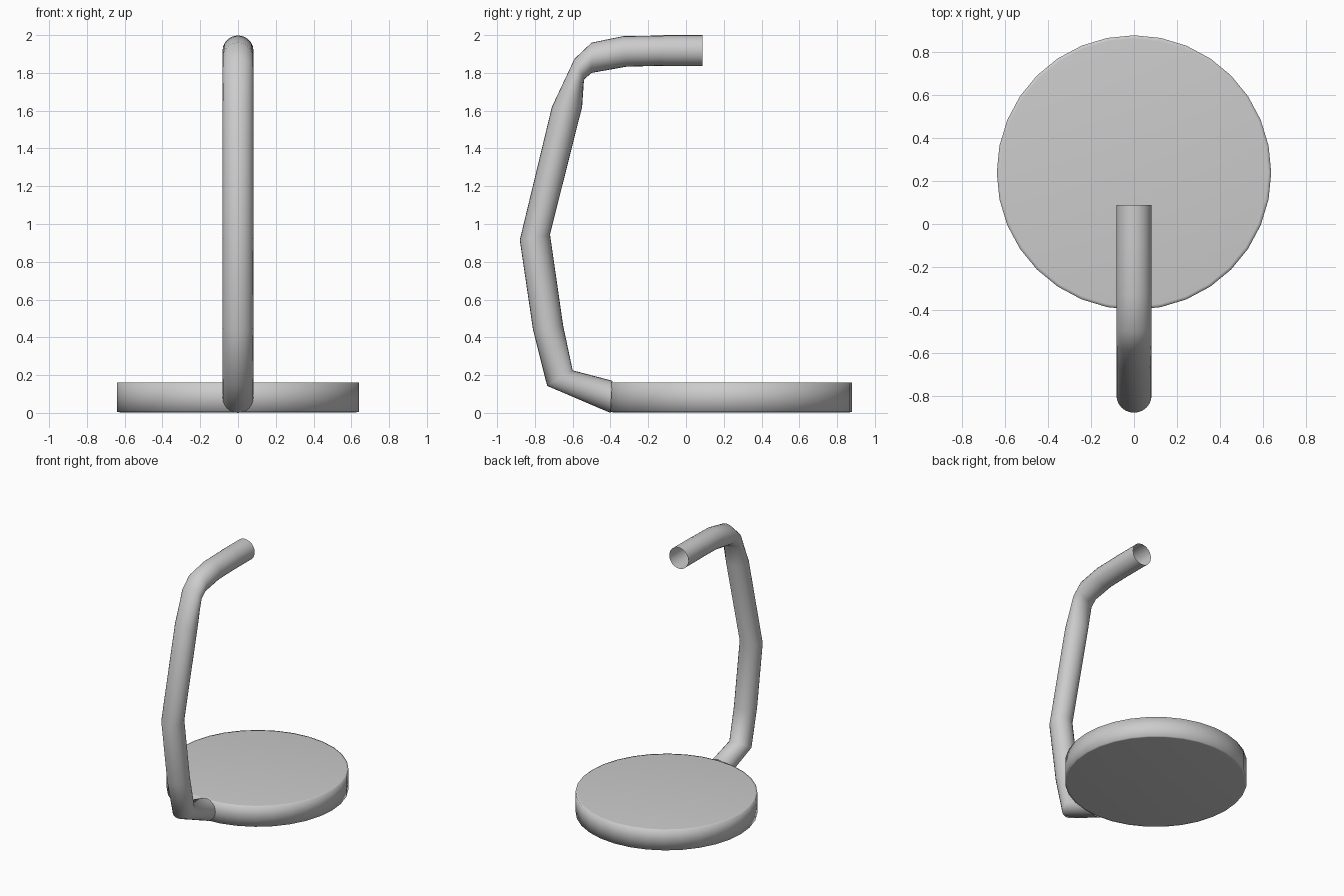
import bpy
from math import sin, cos, pi
from mathutils import Vector

if "Cube" in bpy.data.objects:
    bpy.data.objects.remove(bpy.data.objects["Cube"])


def loft(name, rings, caps=False):
    """Skin a list of equally sized vertex rings."""
    n = len(rings[0])
    verts = [v for r in rings for v in r]
    faces = []
    for i in range(len(rings) - 1):
        for j in range(n):
            k = (j + 1) % n
            faces.append((i*n + j, i*n + k, (i+1)*n + k, (i+1)*n + j))
    if caps:
        faces.append(tuple(reversed(range(n))))
        faces.append(tuple(range((len(rings)-1)*n, len(rings)*n)))
    me = bpy.data.meshes.new(name)
    me.from_pydata([tuple(v) for v in verts], [], faces)
    me.polygons.foreach_set("use_smooth", [True] * len(faces))
    ob = bpy.data.objects.new(name, me)
    bpy.context.collection.objects.link(ob)
    return ob


def section(outer, inner, width=0.082, n=24):
    """Elliptical ring spanning two (y, z) points in the side plane."""
    a, b = Vector((0, *outer)), Vector((0, *inner))
    mid, half = (a + b) / 2, (a - b) / 2
    return [mid + half * cos(t) + Vector((width * sin(t), 0, 0))
            for t in (2*pi*i/n for i in range(n))]


# Round base plate with softly shaded rim
profile = [(0.625, 0.003), (0.64, 0.005), (0.64, 0.085), (0.64, 0.16), (0.625, 0.162)]
loft("base_plate", [[Vector((r*sin(-2*pi*i/32), 0.24 + r*cos(2*pi*i/32), z))
                     for i in range(32)] for r, z in profile], caps=True)

# Bent stem: outer and inner side points at every bend
bends = [
    ((-0.40, 0.0), (-0.39, 0.17)),
    ((-0.735, 0.143), (-0.60, 0.225)),
    ((-0.81, 0.44), (-0.65, 0.46)),
    ((-0.88, 0.915), (-0.72, 0.945)),
    ((-0.71, 1.62), (-0.55, 1.62)),
    ((-0.59, 1.875), (-0.54, 1.765)),
    ((-0.50, 1.96), (-0.50, 1.80)),
    ((-0.335, 1.994), (-0.315, 1.833)),
    ((-0.11, 1.998), (-0.11, 1.838)),
]
loft("bent_stem", [section(o, i) for o, i in bends])

# Open sleeve at the end of the stem
loft("end_sleeve", [section((y, 2.0), (y, 1.836)) for y in (-0.12, 0.088)])
